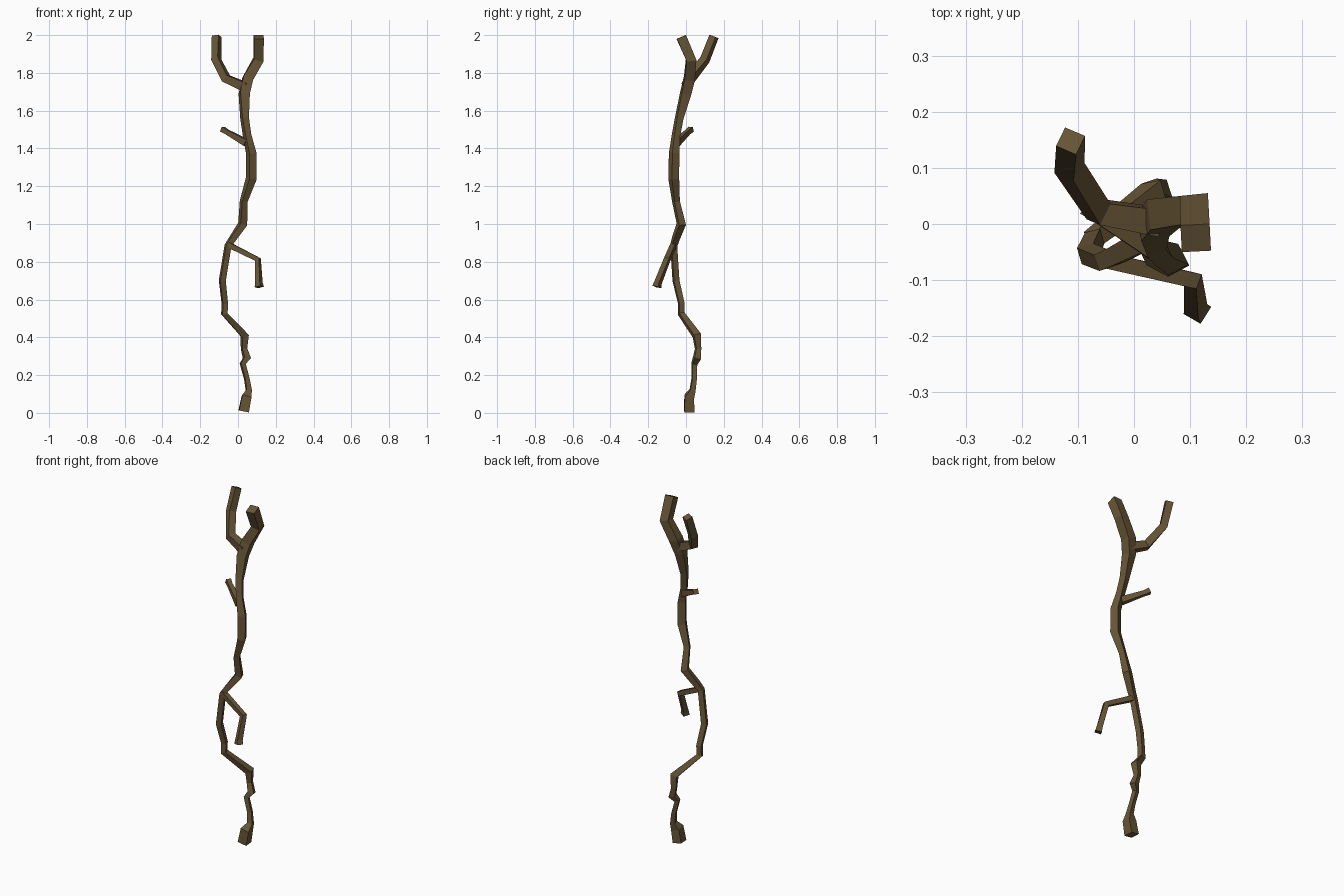
import bpy, bmesh, math
from mathutils import Vector

bark = bpy.data.materials.new("brown bark")
bark.diffuse_color = (0.135, 0.09, 0.037, 1)


def limb(name, pts):
    """Sweep a square section along points of (x, y, z, width, turn in degrees)."""
    bm = bmesh.new()
    P = [Vector(p[:3]) for p in pts]
    rings = []
    for i, p in enumerate(pts):
        t = Vector()
        if i > 0:
            t += (P[i] - P[i - 1]).normalized()
        if i < len(P) - 1:
            t += (P[i + 1] - P[i]).normalized()
        t.normalize()
        a = math.radians(p[4])
        u = Vector((math.cos(a), math.sin(a), 0))
        u = (u - t * u.dot(t)).normalized()
        v = t.cross(u)
        h = p[3] / 2
        rings.append([bm.verts.new(P[i] + u * h * su + v * h * sv)
                      for su, sv in ((1, 1), (-1, 1), (-1, -1), (1, -1))])
    for r, s in zip(rings, rings[1:]):
        for k in range(4):
            j = (k + 1) % 4
            bm.faces.new((r[k], r[j], s[j], s[k]))
    bm.faces.new(rings[0][::-1])
    bm.faces.new(rings[-1])
    bmesh.ops.recalc_face_normals(bm, faces=bm.faces)
    me = bpy.data.meshes.new(name)
    bm.to_mesh(me)
    bm.free()
    me.materials.append(bark)
    ob = bpy.data.objects.new(name, me)
    bpy.context.collection.objects.link(ob)
    return ob


# Crooked main stem, running on into the right fork
limb("main_stem", [
    (0.030, 0.017, 0.008, 0.053, 4),
    (0.045, 0.017, 0.085, 0.050, 6),
    (0.057, 0.035, 0.120, 0.028, 12),
    (0.047, 0.043, 0.180, 0.024, 16),
    (0.025, 0.044, 0.260, 0.026, 18),
    (0.047, 0.058, 0.290, 0.035, 18),
    (0.032, 0.064, 0.340, 0.027, 18),
    (0.035, 0.057, 0.410, 0.038, 16),
    (-0.072, -0.025, 0.525, 0.029, 16),
    (-0.070, -0.025, 0.580, 0.028, 16),
    (-0.083, -0.053, 0.700, 0.030, 16),
    (-0.053, -0.065, 0.885, 0.030, 18),
    (-0.030, -0.055, 0.920, 0.032, 20),
    (0.025, -0.025, 1.000, 0.038, 22),
    (0.030, -0.053, 1.120, 0.031, 25),
    (0.070, -0.065, 1.240, 0.043, 27),
    (0.070, -0.063, 1.375, 0.041, 27),
    (0.048, -0.053, 1.470, 0.034, 25),
    (0.035, -0.036, 1.560, 0.036, 20),
    (0.033, -0.002, 1.690, 0.051, 12),
    (0.052, 0.018, 1.770, 0.055, 6),
    (0.108, 0.027, 1.870, 0.052, 3),
    (0.110, -0.025, 1.990, 0.052, 3),
])

# Left fork
limb("left_fork", [
    (0.040, 0.004, 1.725, 0.048, 67),
    (-0.063, 0.022, 1.770, 0.042, 67),
    (-0.115, 0.100, 1.870, 0.040, 67),
    (-0.113, 0.148, 1.993, 0.039, 67),
])

# Short twig near the top
limb("upper_twig", [
    (0.045, -0.052, 1.430, 0.036, 60),
    (-0.058, 0.010, 1.487, 0.024, 60),
    (-0.083, 0.027, 1.502, 0.028, 60),
])

# Drooping twig halfway up
limb("drooping_twig", [
    (-0.050, -0.065, 0.890, 0.028, 76),
    (0.105, -0.100, 0.812, 0.028, 76),
    (0.110, -0.148, 0.690, 0.030, 60),
    (0.113, -0.154, 0.667, 0.036, 60),
])
